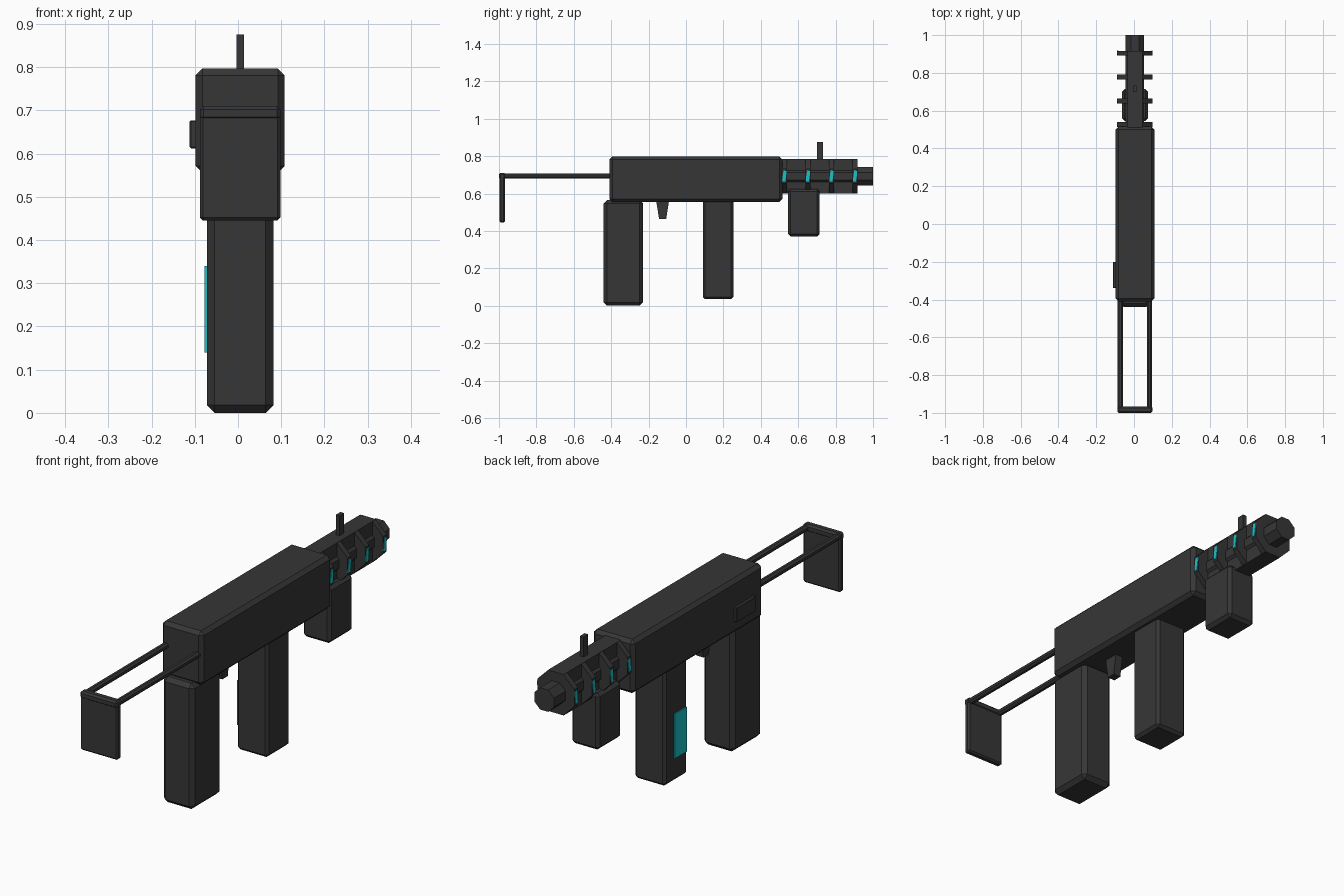
import bpy, bmesh, math
from mathutils import Matrix, Vector

if "Cube" in bpy.data.objects:
    bpy.data.objects.remove(bpy.data.objects["Cube"])

MID = 0.005          # centre plane of the model
AXIS = 0.693         # height of the barrel axis


def material(name, rgb):
    m = bpy.data.materials.new(name)
    m.use_nodes = True
    m.diffuse_color = (*rgb, 1)
    m.node_tree.nodes["Principled BSDF"].inputs["Base Color"].default_value = (*rgb, 1)
    return m


dark = material("dark_grey", (0.037, 0.037, 0.037))
cyan = material("cyan", (0.01, 0.55, 0.6))


def finish(name, bm, mat):
    bmesh.ops.recalc_face_normals(bm, faces=bm.faces)
    mesh = bpy.data.meshes.new(name)
    bm.to_mesh(mesh)
    bm.free()
    mesh.materials.append(mat)
    ob = bpy.data.objects.new(name, mesh)
    bpy.context.collection.objects.link(ob)
    return ob


def block(name, x, y, z, bevel=0, mat=dark, taper=1):
    """Chamfered box between (low, high) pairs; taper narrows the bottom in y."""
    bm = bmesh.new()
    bmesh.ops.create_cube(bm, size=1)
    for v in bm.verts:
        if v.co.z < 0:
            v.co.y *= taper
        v.co = Vector((a[0] + (c + 0.5) * (a[1] - a[0])
                       for a, c in zip((x, y, z), v.co)))
    if bevel:
        bmesh.ops.bevel(bm, geom=bm.edges[:], offset=bevel, segments=1,
                        affect='EDGES', clamp_overlap=True)
    return finish(name, bm, mat)


def centred(half):
    return (MID - half, MID + half)


def octagon(name, apothem, y0, y1, x=MID, z=AXIS):
    """Eight-sided rod along y with flat top and sides."""
    bm = bmesh.new()
    r = apothem / math.cos(math.pi / 8)
    turn = (Matrix.Translation((x, (y0 + y1) / 2, z))
            @ Matrix.Rotation(math.pi / 2, 4, 'X')
            @ Matrix.Rotation(math.pi / 8, 4, 'Z'))
    bmesh.ops.create_cone(bm, cap_ends=True, segments=8, radius1=r, radius2=r,
                          depth=y1 - y0, matrix=turn)
    # Put a flat side upward whatever the starting angle of the cone
    top = max(v.co.z for v in bm.verts) - z
    if top > apothem * 1.01:
        bmesh.ops.rotate(bm, verts=bm.verts, cent=(x, 0, z),
                         matrix=Matrix.Rotation(math.pi / 8, 3, 'Y'))
    return finish(name, bm, dark)


# Receiver, grip, magazine and foregrip
block("receiver", centred(0.103), (-0.41, 0.515), (0.555, 0.797), 0.016)
block("rear_grip", centred(0.077), (-0.44, -0.23), (0.0, 0.565), 0.018)
block("magazine", centred(0.077), (0.09, 0.253), (0.035, 0.575), 0.012)
block("foregrip", centred(0.069), (0.545, 0.715), (0.37, 0.625), 0.014)
block("trigger", centred(0.018), (-0.16, -0.09), (0.465, 0.565), taper=0.55)
block("side_port", (-0.112, -0.09), (-0.34, -0.2), (0.612, 0.677), 0.003)
block("magazine_window", (-0.077, -0.07), (0.103, 0.187), (0.14, 0.34), mat=cyan)

# Barrel, shroud rib and front sight
octagon("barrel", 0.049, 0.5, 1.0)
block("shroud", centred(0.039), (0.5, 0.912), (0.601, 0.785))
block("front_sight", centred(0.009), (0.7, 0.733), (0.78, 0.875))

# Barrel rings with a slanted light on each side
for i in range(4):
    y = 0.526 + 0.126 * i
    octagon(f"barrel_ring_{i + 1}", 0.092, y - 0.013, y + 0.013)
    for side, label in ((-1, "right"), (1, "left")):
        light = block(f"ring_light_{label}_{i + 1}", (-0.003, 0.003),
                      (-0.009, 0.009), (-0.029, 0.029), mat=cyan)
        light.location = (MID + side * 0.091, y, AXIS)
        light.rotation_euler.x = -0.15

# Folding stock
for side, label in ((-1, "right"), (1, "left")):
    octagon(f"stock_rod_{label}", 0.0135, -0.98, -0.4, x=MID + side * 0.078)
block("stock_crossbar", centred(0.093), (-1.0, -0.965), (0.677, 0.71), 0.008)
block("stock_plate", centred(0.093), (-0.997, -0.968), (0.445, 0.7), 0.007)
